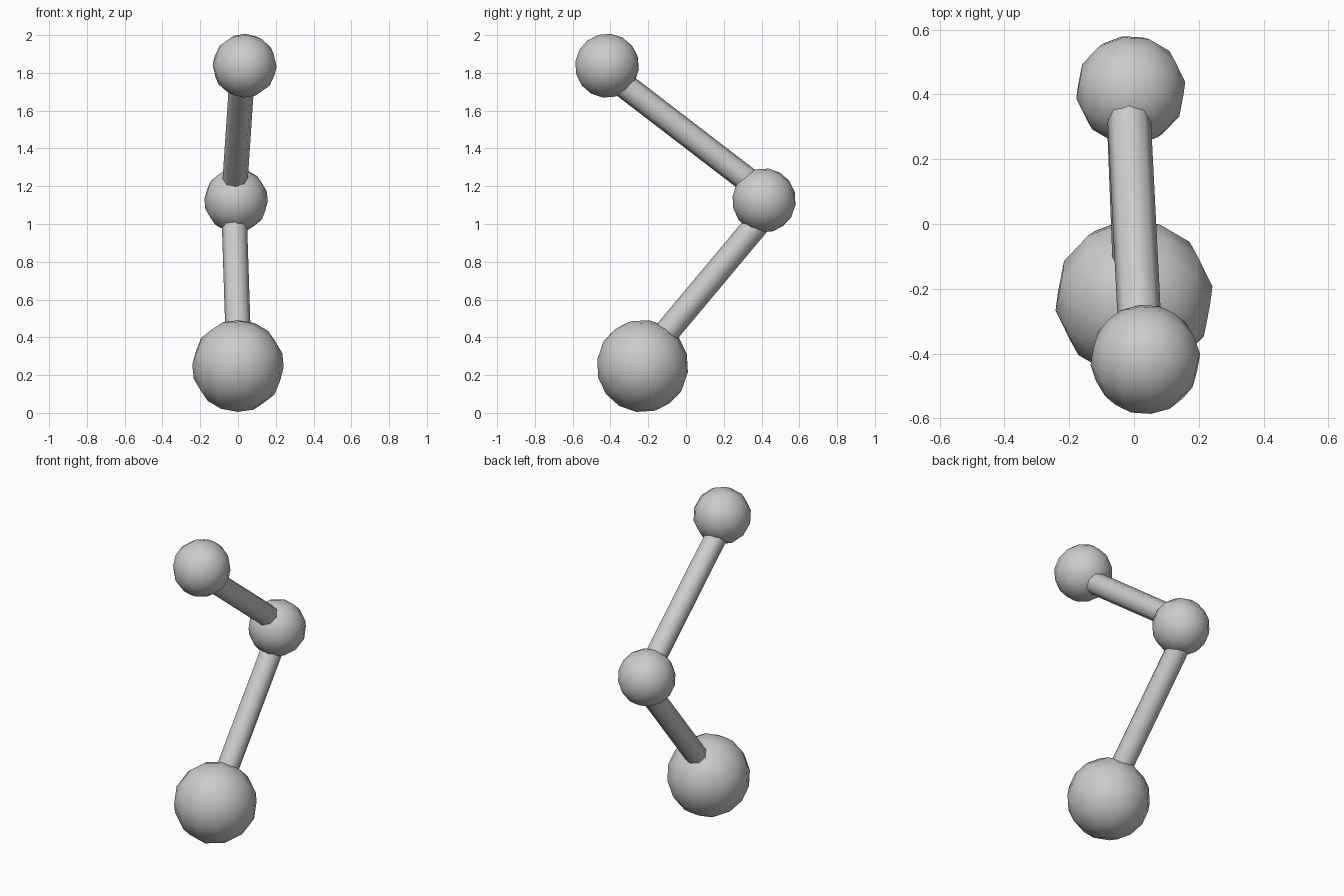
import bpy
from mathutils import Vector

if "Cube" in bpy.data.objects:
    bpy.data.objects.remove(bpy.data.objects["Cube"])


def smooth(obj, name):
    obj.name = name
    bpy.ops.object.shade_smooth_by_angle(angle=0.9)


def ball(name, centre, radius, tilt):
    bpy.ops.mesh.primitive_uv_sphere_add(segments=12, ring_count=8, radius=radius,
                                         location=centre, rotation=tilt)
    smooth(bpy.context.object, name)


def rod(name, start, end, radius=0.067):
    a, b = Vector(start), Vector(end)
    bpy.ops.mesh.primitive_cylinder_add(vertices=8, radius=radius, depth=(b - a).length,
                                        location=(a + b) / 2)
    obj = bpy.context.object
    obj.rotation_euler = (b - a).to_track_quat('Z', 'Y').to_euler()
    smooth(obj, name)


# Balls: large one at the base, two small ones at the bend and the tip
ball("base_ball", (0, -0.23, 0.248), 0.245, (0.65, 0.03, 0.15))
ball("middle_ball", (-0.01, 0.413, 1.125), 0.17, (0.65, 0.03, 0.15))
ball("top_ball", (0.035, -0.418, 1.838), 0.17, (-0.9, 0.03, 0.1))

# Rods joining the balls
rod("lower_rod", (0.005, -0.23, 0.275), (-0.022, 0.46, 1.1))
rod("upper_rod", (-0.022, 0.46, 1.13), (0.022, -0.40, 1.79))
